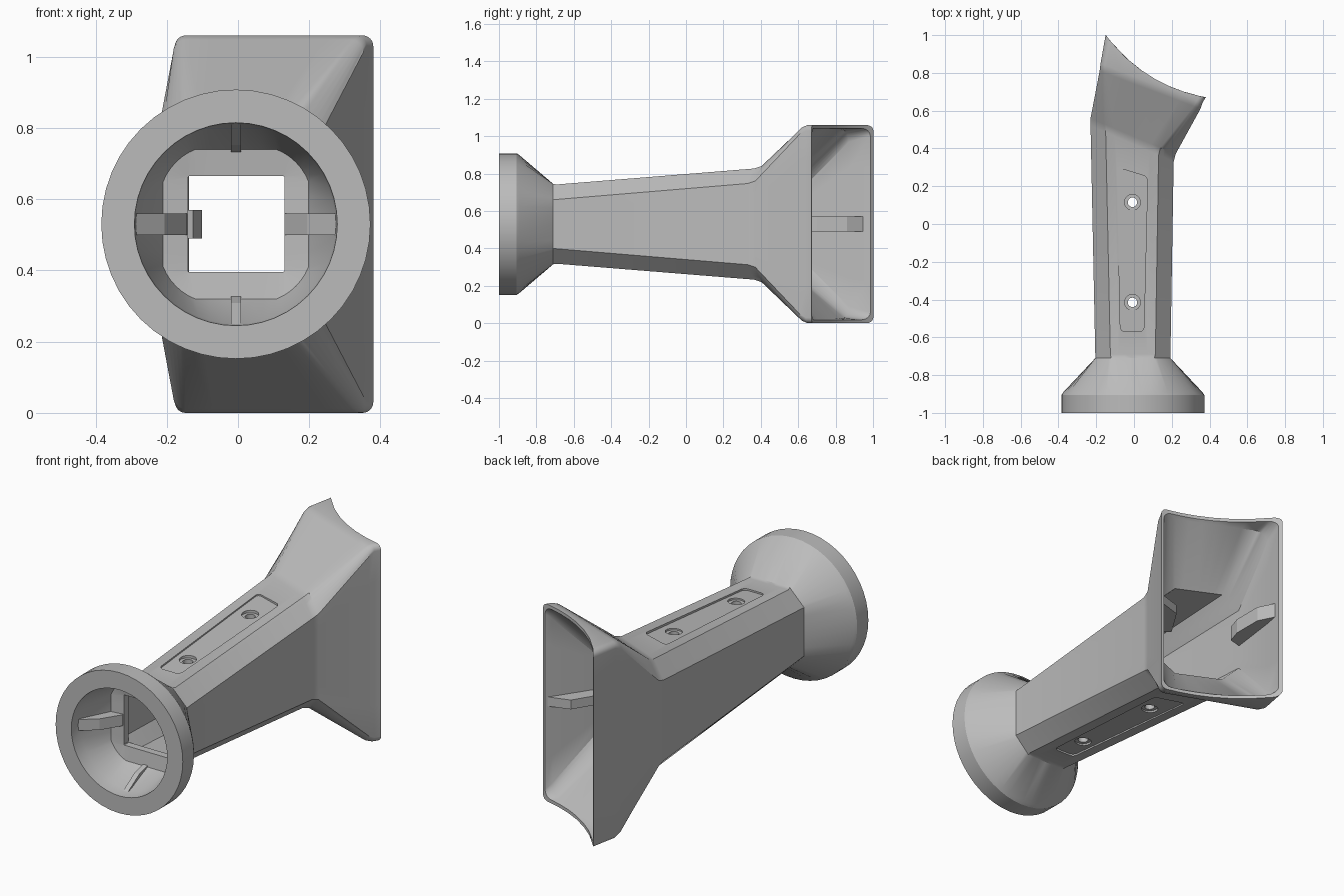
import bpy, bmesh
from math import cos, sin, pi, sqrt
from mathutils import Matrix, Vector

cube = bpy.data.objects.get("Cube")
if cube:
    bpy.data.objects.remove(cube, do_unlink=True)

CX, CZ, K = -0.006, 0.53, 6      # axis position, points per octagon edge

grey = bpy.data.materials.new("plain grey")
grey.use_nodes = True
grey.diffuse_color = (0.5, 0.5, 0.5, 1)
grey.node_tree.nodes["Principled BSDF"].inputs["Base Color"].default_value = (0.5, 0.5, 0.5, 1)


def finish(name, bm):
    bmesh.ops.recalc_face_normals(bm, faces=bm.faces)
    mesh = bpy.data.meshes.new(name)
    bm.to_mesh(mesh)
    bm.free()
    mesh.materials.append(grey)
    obj = bpy.data.objects.new(name, mesh)
    bpy.context.collection.objects.link(obj)
    return obj


def activate(obj):
    bpy.ops.object.select_all(action="DESELECT")
    obj.select_set(True)
    bpy.context.view_layer.objects.active = obj


def circle(y, r):
    n = 8 * K
    return [Vector((CX + r * cos(a), y, CZ + r * sin(a)))
            for a in (-pi / 8 + 2 * pi * i / n for i in range(n))]


def octagon(x0, x1, h, c, left_y, right_y=None, rounded=0.0, depth=None):
    """Rectangle with cut or rounded corners; y runs from left_y to right_y."""
    right_y = left_y if right_y is None else right_y
    pts = []
    corners = [(x1 - c, h - c), (x0 + c, h - c), (x0 + c, c - h), (x1 - c, c - h)]
    for q in range(4):
        prev, here = Vector(corners[q - 1]), Vector(corners[q])
        a = q * pi / 2
        u, v = Vector((cos(a), sin(a))) * c, Vector((-sin(a), cos(a))) * c
        for i in range(K):       # straight side
            pts.append((prev + u).lerp(here + u, i / K))
        for i in range(K):       # corner
            t = i / K
            arc = here + u * cos(t * pi / 2) + v * sin(t * pi / 2)
            pts.append((here + u.lerp(v, t)).lerp(arc, rounded))
    ring = []
    for p in pts:
        t = (p.x - x0) / (x1 - x0)
        y = depth(p.x) if depth else left_y + (right_y - left_y) * t
        ring.append(Vector((p.x, y, CZ + p.y)))
    return ring


def saddle(x):
    """Concave cylindrical end."""
    return 1.489 - sqrt(0.689 - (x - 0.522) ** 2)


def prism(name, pts, half, angle):
    """Rib drawn in (radius, y), extruded sideways, turned about the axis."""
    bm = bmesh.new()
    face = bm.faces.new([bm.verts.new((r, y, -half)) for r, y in pts])
    ext = bmesh.ops.extrude_face_region(bm, geom=[face])["geom"]
    bmesh.ops.translate(bm, vec=(0, 0, 2 * half),
                        verts=[v for v in ext if isinstance(v, bmesh.types.BMVert)])
    turn = Matrix.Translation((CX, 0, CZ)) @ Matrix.Rotation(angle, 4, "Y")
    bm.transform(turn)
    return finish(name, bm)


# Hollow body: outer skin front to back, then inner skin back to front
rings = [
    circle(-1, 0.378), circle(-0.905, 0.378), circle(-0.89, 0.368),
    octagon(-0.205, 0.193, 0.215, 0.085, -0.71),
    octagon(-0.205, 0.193, 0.212, 0.08, -0.69),
    octagon(-0.23, 0.21, 0.297, 0.08, 0.52, 0.33),
    octagon(-0.23, 0.22, 0.31, 0.08, 0.56, 0.37),
    octagon(-0.182, 0.352, 0.518, 0.035, 0.81, 0.61, 1),
    octagon(-0.177, 0.362, 0.53, 0.03, 0.85, 0.64, 1),
    octagon(-0.15, 0.38, 0.53, 0.03, 0, 0, 1, saddle),
    octagon(-0.138, 0.366, 0.512, 0.04, 0, 0, 1, saddle),
    octagon(-0.16, 0.342, 0.5, 0.06, 0.87, 0.645, 1),
    octagon(-0.195, 0.19, 0.25, 0.08, 0.6, 0.42),
    octagon(-0.165, 0.155, 0.172, 0.06, -0.7),
    octagon(-0.14, 0.13, 0.135, 0.003, -0.73),
    octagon(-0.14, 0.13, 0.135, 0.003, -0.77),
    octagon(-0.21, 0.198, 0.21, 0.09, -0.78, None, 0.5),
    circle(-0.93, 0.28), circle(-1, 0.285),
]
bm = bmesh.new()
loops = [[bm.verts.new(p) for p in ring] for ring in rings]
for i, a in enumerate(loops):
    b = loops[(i + 1) % len(loops)]
    for j in range(len(a)):
        k = (j + 1) % len(a)
        bm.faces.new((a[j], a[k], b[k], b[j]))
body = finish("hollow_body", bm)


def skin(y):
    """Half height of the tube at y."""
    return 0.212 + 0.085 * (y + 0.69) / 1.12


def cut(cutter):
    mod = body.modifiers.new("cut", "BOOLEAN")
    mod.operation, mod.solver, mod.object = "DIFFERENCE", "EXACT", cutter
    activate(body)
    bpy.ops.object.modifier_apply(modifier=mod.name)
    bpy.data.objects.remove(cutter, do_unlink=True)


def cylinder(r, y, z, length):
    bm = bmesh.new()
    bmesh.ops.create_cone(bm, cap_ends=True, segments=24, radius1=r, radius2=r, depth=length,
                          matrix=Matrix.Translation((-0.008, y, z)))
    return finish("hole_cutter", bm)


# Recessed panels and counterbored screw holes, above and below
outline = [(-0.09, 0.3), (0.072, 0.25), (0.052, -0.57), (-0.072, -0.57)]
for s in (1, -1):
    bm = bmesh.new()
    low, high = [[bm.verts.new((x, y, CZ + s * (skin(y) + d))) for x, y in outline]
                 for d in (-0.009, 0.06)]
    bm.faces.new(low)
    bm.faces.new(high)
    for i in range(4):
        j = (i + 1) % 4
        bm.faces.new((low[i], low[j], high[j], high[i]))
    uprights = [bm.edges.get((a, b)) for a, b in zip(low, high)]
    bmesh.ops.bevel(bm, geom=uprights, offset=0.025, segments=4, profile=0.5, affect="EDGES")
    cut(finish("panel_cutter", bm))
    for y in (0.115, -0.415):
        cut(cylinder(0.042, y, CZ + s * (skin(y) + 0.03), 0.1))
        cut(cylinder(0.025, y, CZ + s * skin(y), 0.24))

activate(body)
bpy.ops.object.shade_smooth_by_angle(angle=0.55)

# Ribs inside the round mouth
side = [(0.284, -0.95), (0.2, -0.88), (0.137, -0.78), (0.137, -0.74), (0.225, -0.765)]
gusset = [(0.284, -0.95), (0.222, -0.85), (0.2, -0.77), (0.225, -0.77)]
for name, angle in (("left", 0), ("right", pi)):
    prism(name + "_mouth_rib", side, 0.03, angle)
for name, angle in (("top", -pi / 2), ("bottom", pi / 2)):
    prism(name + "_mouth_gusset", gusset, 0.014, angle)

# Ribs inside the flared end
prism("right_flare_rib", [(0.205, 0.6), (0.12, 0.62), (0.095, 0.7), (0.095, 0.86),
                          (0.143, 0.955), (0.163, 0.85)], 0.04, pi)
prism("left_flare_rib", [(0.215, 0.42), (0.15, 0.47), (0.25, 0.63),
                         (0.365, 0.665), (0.335, 0.6)], 0.025, 0)
